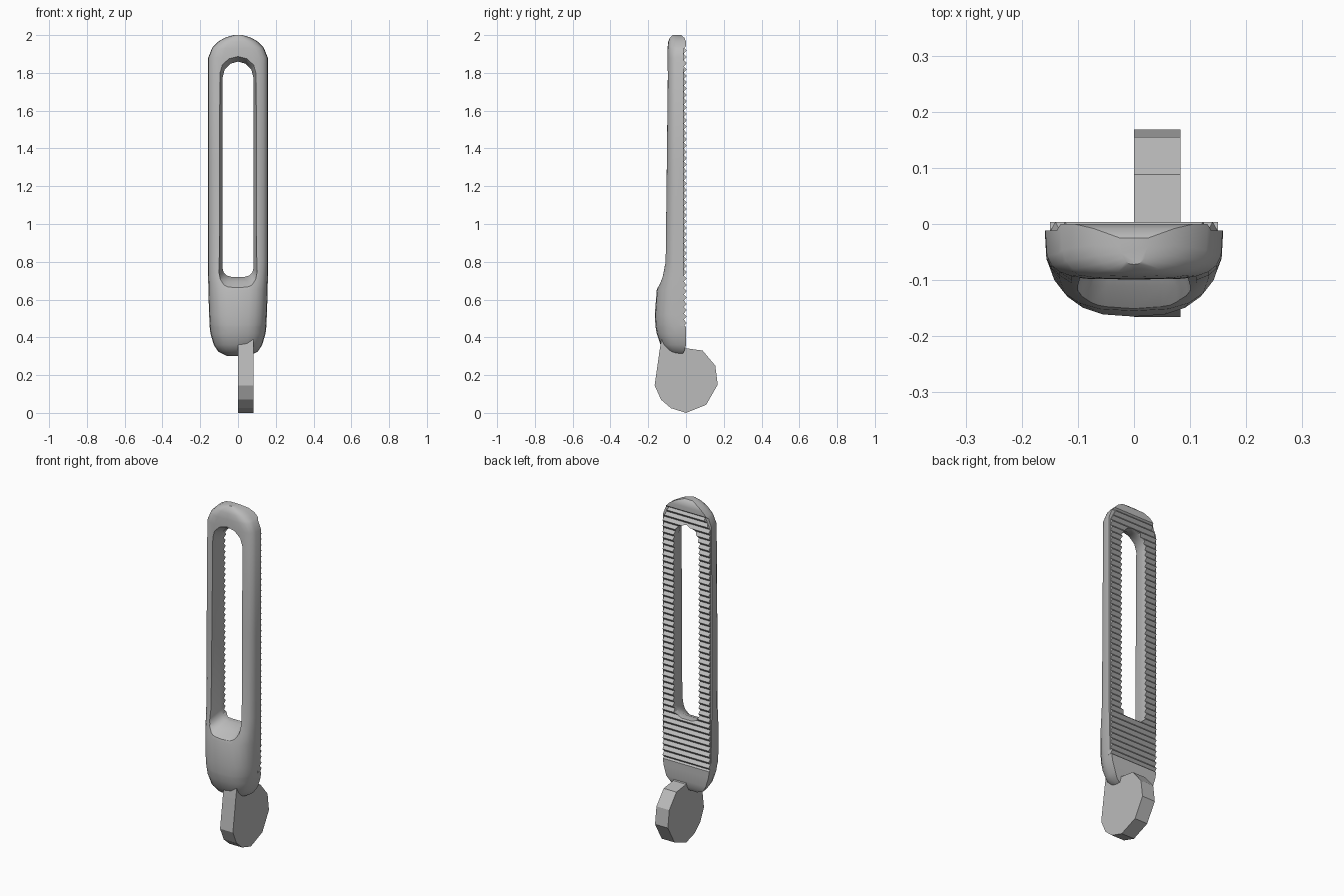
import bpy, bmesh
from math import sin, cos, pi, radians, copysign

cube = bpy.data.objects.get("Cube")
if cube:
    bpy.data.objects.remove(cube, do_unlink=True)

grey = bpy.data.materials.new("plain grey")
grey.use_nodes = True
grey.diffuse_color = (0.5, 0.5, 0.5, 1)
grey.node_tree.nodes["Principled BSDF"].inputs["Base Color"].default_value = (0.5, 0.5, 0.5, 1)


def loft(name, rings):
    """Skin a list of equal-length rings and cap both ends."""
    bm = bmesh.new()
    rows = [[bm.verts.new(p) for p in ring] for ring in rings]
    n = len(rows[0])
    for a, b in zip(rows, rows[1:]):
        for i in range(n):
            bm.faces.new((a[i], a[(i + 1) % n], b[(i + 1) % n], b[i]))
    bm.faces.new(rows[0])
    bm.faces.new(rows[-1])
    bmesh.ops.recalc_face_normals(bm, faces=bm.faces)
    mesh = bpy.data.meshes.new(name)
    bm.to_mesh(mesh)
    bm.free()
    mesh.materials.append(grey)
    obj = bpy.data.objects.new(name, mesh)
    bpy.context.collection.objects.link(obj)
    return obj


def prism(name, profile, x0, x1):
    """Extrude a (y, z) profile along x."""
    return loft(name, [[(x, y, z) for y, z in profile] for x in (x0, x1)])


def select(obj):
    bpy.ops.object.select_all(action='DESELECT')
    obj.select_set(True)
    bpy.context.view_layer.objects.active = obj


def cut(obj, cutter):
    mod = obj.modifiers.new("cut", 'BOOLEAN')
    mod.operation, mod.solver, mod.object = 'DIFFERENCE', 'EXACT', cutter
    select(obj)
    bpy.ops.object.modifier_apply(modifier=mod.name)


def d_section(z, w, back, front, e):
    """D-shaped section: flat back, rounded front; small e is boxier."""
    pts = []
    for i in range(13):
        a = pi * i / 12
        x = copysign(abs(cos(a)) ** e, cos(a)) if 0 < i < 12 else cos(a)
        pts.append((w * x, back + (front - back) * max(sin(a), 0) ** e, z))
    return pts


# Main handle: height, half width, back, front, boxiness
stations = [
    (0.30, 0.055, -0.025, -0.060, 0.8),
    (0.325, 0.105, -0.010, -0.105, 0.8),
    (0.36, 0.128, 0.0, -0.135, 0.75),
    (0.42, 0.146, 0.0, -0.155, 0.75),
    (0.455, 0.150, 0.0, -0.161, 0.75),
    (0.465, 0.150, -0.012, -0.162, 0.75),
    (0.52, 0.153, -0.012, -0.165, 0.75),
    (0.65, 0.157, -0.012, -0.155, 0.7),
    (0.72, 0.158, -0.012, -0.132, 0.6),
    (0.80, 0.159, -0.012, -0.113, 0.52),
    (1.30, 0.159, -0.012, -0.106, 0.5),
    (1.88, 0.158, -0.012, -0.099, 0.5),
    (1.93, 0.138, -0.012, -0.098, 0.55),
    (1.94, 0.131, 0.0, -0.097, 0.55),
    (1.965, 0.106, 0.0, -0.094, 0.6),
    (1.985, 0.072, -0.008, -0.087, 0.7),
    (2.0, 0.025, -0.025, -0.072, 0.8),
]
handle = loft("handle", [d_section(*s) for s in stations])

# Sawtooth grip strip on the back
teeth, low, high = 44, 0.46, 1.935
pitch = (high - low) / teeth
saw = [(-0.03, high), (-0.03, low)]
for i in range(teeth):
    saw += [(-0.012, low + i * pitch), (0.004, low + (i + 0.5) * pitch)]
saw.append((-0.012, high))
grip = prism("back_grip", saw, -0.15, 0.15)


# Long slot, flared towards the front
def slot_ring(y, w, bottom, top):
    ring = []
    for i in range(7):
        a = pi * i / 6
        ring.append((w * cos(a), y, top - 0.09 + 0.09 * sin(a)))
    for side in (-1, 1):
        for k in range(4):
            a = pi / 2 * (k if side < 0 else 3 - k) / 3
            ring.append((side * (w - 0.05 + 0.05 * cos(a)), y, bottom + 0.05 - 0.05 * sin(a)))
    return ring


slot = loft("slot_cutter", [
    slot_ring(0.05, 0.083, 0.72, 1.86),
    slot_ring(-0.05, 0.083, 0.72, 1.86),
    slot_ring(-0.11, 0.1, 0.695, 1.893),
    slot_ring(-0.20, 0.1, 0.625, 1.90),
])
# Corner trimmer keeps the strip inside the rounded top
trim = [prism("trim", [(-0.1, 1.85), (0.1, 1.85), (0.1, 2.1), (-0.1, 2.1)], 0, 0.2) for _ in range(2)]
for obj, s in zip(trim, (-1, 1)):
    obj.rotation_euler.y = 0
    for v in obj.data.vertices:
        v.co.x = s * (0.2 if v.co.x > 0.1 else (0.158 if v.co.z < 1.9 else 0.03))
    bm = bmesh.new()
    bm.from_mesh(obj.data)
    bmesh.ops.recalc_face_normals(bm, faces=bm.faces)
    bm.to_mesh(obj.data)
    bm.free()
bpy.context.view_layer.update()
cut(handle, slot)
for cutter in [slot] + trim:
    cut(grip, cutter)
for cutter in [slot] + trim:
    bpy.data.objects.remove(cutter, do_unlink=True)

# Faceted disc tab under the handle
prism("pivot_disc", [
    (-0.130, 0.39), (-0.140, 0.33), (-0.166, 0.145), (-0.132, 0.07), (-0.08, 0.025),
    (0.0, 0.0), (0.107, 0.043), (0.168, 0.15), (0.155, 0.25), (0.088, 0.33),
    (0.0, 0.342), (-0.03, 0.39)], 0.0, 0.083)

select(handle)
bpy.ops.object.shade_smooth_by_angle(angle=radians(32))
